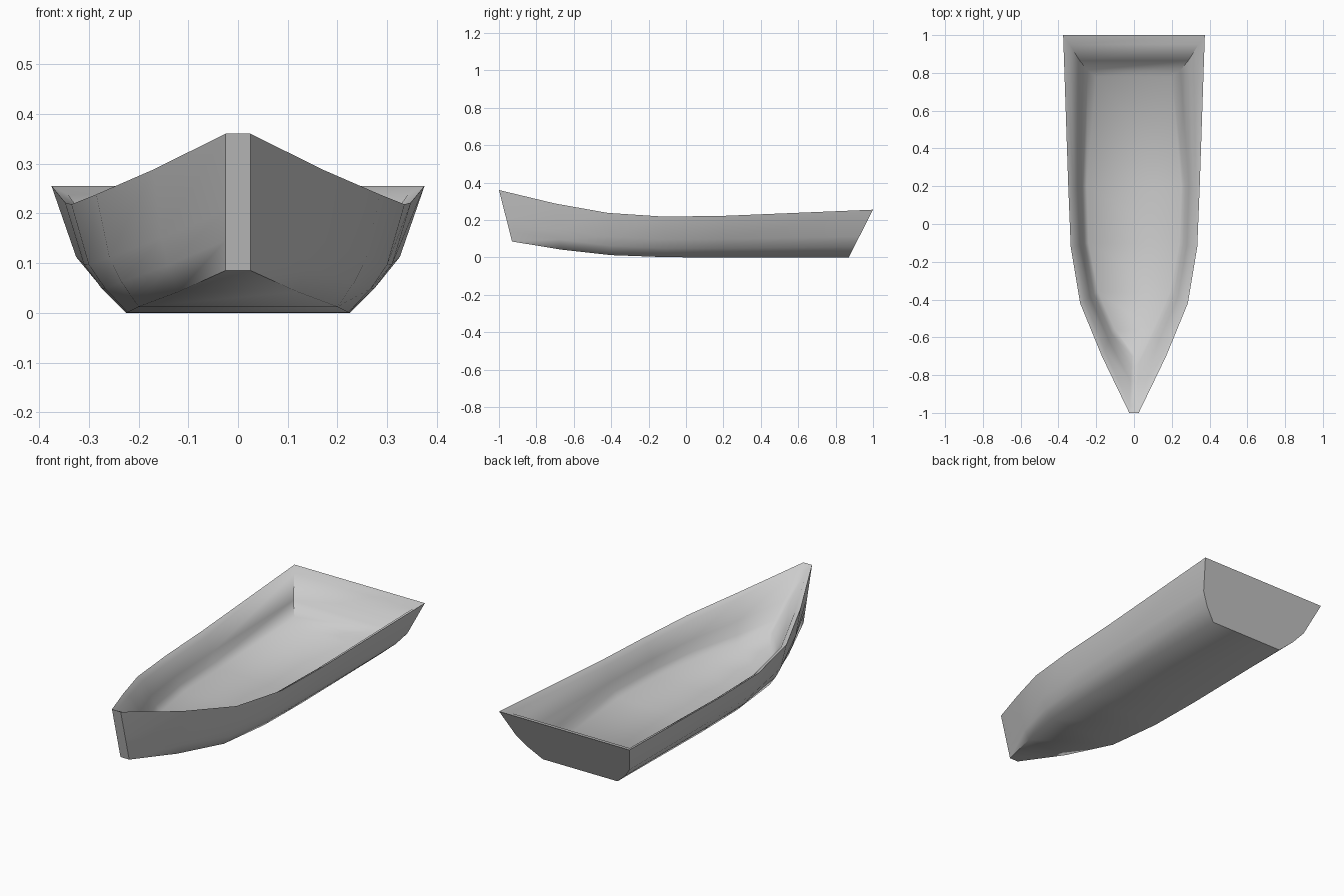
import bpy, bmesh, math

if "Cube" in bpy.data.objects:
    bpy.data.objects.remove(bpy.data.objects["Cube"])

# Key lines of one side, bow to stern: sheer line, bottom edge, inner floor edge
RIM = [(.025, -1, .36), (.17, -.70, .288), (.285, -.42, .238), (.335, -.12, .218),
       (.348, .2, .222), (.375, 1, .255)]
BOTTOM = [(.025, -.93, .085), (.12, -.67, .042), (.2, -.40, .012), (.222, -.10, .001),
          (.225, .2, 0), (.215, .87, 0)]
FLOOR = [(.01, -.70, .115), (.10, -.56, .075), (.19, -.36, .058), (.24, -.10, .05),
         (.25, .2, .05), (.20, .78, .05)]
# Narrow ledge just inside the rim
LEDGE = [(max(x * .91, .018), y + dy, z - .018)
         for (x, y, z), dy in zip(RIM, (.035, .03, .01, 0, 0, -.05))]


def between(a, b, u, t):
    """Line between two key lines; u blends width, t blends length and height."""
    return [(p[0] + (q[0] - p[0]) * u, p[1] + (q[1] - p[1]) * t, p[2] + (q[2] - p[2]) * t)
            for p, q in zip(a, b)]


# Rings from the bottom, up the outside, over the rim and down the inside
lines = [BOTTOM, between(BOTTOM, RIM, .40, .22), between(BOTTOM, RIM, .69, .44), RIM,
         LEDGE, between(LEDGE, FLOOR, .38, .5), between(LEDGE, FLOOR, .68, .8), FLOOR]

bm = bmesh.new()
rings = []
for line in lines:
    pts = line + [(-x, y, z) for x, y, z in reversed(line)]
    rings.append([bm.verts.new(p) for p in pts])

n = len(rings[0])
for a, b in zip(rings, rings[1:]):
    for i in range(n):
        j = (i + 1) % n
        bm.faces.new((a[i], a[j], b[j], b[i]))

# Underside and inside floor strips
for ring in (rings[0], rings[-1]):
    for i in range(n // 2 - 1):
        bm.faces.new((ring[i], ring[i + 1], ring[n - 2 - i], ring[n - 1 - i]))

bmesh.ops.recalc_face_normals(bm, faces=bm.faces)
mesh = bpy.data.meshes.new("boat_hull")
bm.to_mesh(mesh)
bm.free()
hull = bpy.data.objects.new("boat_hull", mesh)
bpy.context.collection.objects.link(hull)
bpy.context.view_layer.objects.active = hull
hull.select_set(True)
bpy.ops.object.shade_smooth_by_angle(angle=math.radians(62))
